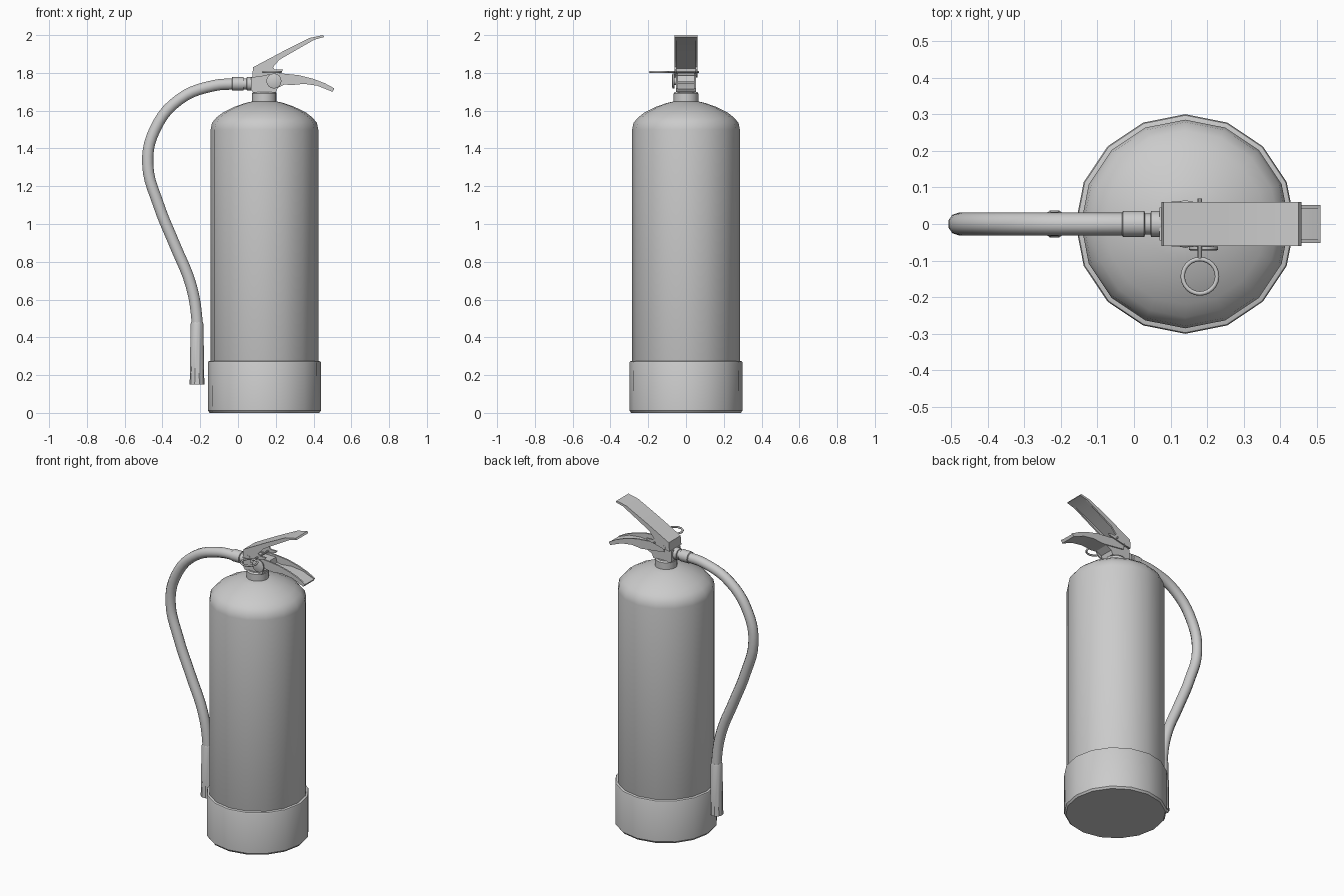
import bpy, bmesh, math
from mathutils import Matrix, Vector

if "Cube" in bpy.data.objects:
    bpy.data.objects.remove(bpy.data.objects["Cube"])

CX = 0.14  # cylinder axis


def finish(name, bm, smooth=None):
    bmesh.ops.recalc_face_normals(bm, faces=bm.faces)
    me = bpy.data.meshes.new(name)
    bm.to_mesh(me)
    bm.free()
    ob = bpy.data.objects.new(name, me)
    bpy.context.collection.objects.link(ob)
    if smooth:
        bpy.ops.object.select_all(action='DESELECT')
        ob.select_set(True)
        bpy.context.view_layer.objects.active = ob
        bpy.ops.object.shade_smooth_by_angle(angle=math.radians(smooth))
    return ob


def lathe(name, profile, n, origin, axis=(0, 0, 1), smooth=35):
    """Revolve (radius, height) points around an axis, capping both ends."""
    bm = bmesh.new()
    rings = [[bm.verts.new((r * math.cos(2 * math.pi * i / n),
                            r * math.sin(2 * math.pi * i / n), h))
              for i in range(n)] for r, h in profile]
    for a, b in zip(rings, rings[1:]):
        for i in range(n):
            j = (i + 1) % n
            bm.faces.new((a[i], a[j], b[j], b[i]))
    bm.faces.new(rings[0])
    bm.faces.new(rings[-1])
    rot = Vector((0, 0, 1)).rotation_difference(Vector(axis)).to_matrix().to_4x4()
    bm.transform(Matrix.Translation(origin) @ rot)
    return finish(name, bm, smooth)


def slab(bm, pts, y0, y1):
    """Extrude an (x, z) outline between two y positions."""
    f = bm.faces.new([bm.verts.new((x, y0, z)) for x, z in pts])
    ext = bmesh.ops.extrude_face_region(bm, geom=[f])
    vs = [e for e in ext['geom'] if isinstance(e, bmesh.types.BMVert)]
    bmesh.ops.translate(bm, verts=vs, vec=(0, y1 - y0, 0))


def channel(name, plate, flange, half, t=0.01):
    """Folded lever: a plate with a flange on both sides."""
    bm = bmesh.new()
    slab(bm, plate, -half, half)
    for s in (-1, 1):
        slab(bm, flange, s * half, s * (half - t))
    return finish(name, bm, 30)


# Tank and base boot
lathe("tank", [(0.28, 0.02), (0.285, 0.03), (0.285, 1.50), (0.278, 1.535),
               (0.255, 1.563), (0.22, 1.59), (0.155, 1.622), (0.10, 1.641),
               (0.06, 1.65)], 16, (CX, 0, 0))
lathe("base_boot", [(0.29, 0), (0.299, 0.012), (0.30, 0.265), (0.297, 0.272),
                    (0.284, 0.276)], 16, (CX, 0, 0))

# Neck collar and valve block
lathe("neck_collar", [(0.065, 1.64), (0.065, 1.692), (0.058, 1.70)], 16, (CX, 0, 0))
bm = bmesh.new()
slab(bm, [(0.08, 1.695), (0.20, 1.695), (0.21, 1.72), (0.25, 1.74),
          (0.24, 1.785), (0.12, 1.785), (0.07, 1.775), (0.07, 1.71)], -0.045, 0.045)
finish("valve_block", bm)

# Pressure gauge on the front of the valve
lathe("pressure_gauge", [(0.02, 0.03), (0.02, 0.06), (0.04, 0.062), (0.04, 0.07),
                         (0.034, 0.073)], 16, (0.19, 0, 1.757), (0, -1, 0))

# Upper squeeze lever, open underneath
channel("upper_lever",
        [(0.075, 1.775), (0.08, 1.83), (0.24, 1.915), (0.38, 1.985), (0.45, 2.0),
         (0.457, 1.99), (0.39, 1.972), (0.24, 1.90), (0.092, 1.822), (0.087, 1.775)],
        [(0.075, 1.775), (0.08, 1.83), (0.24, 1.915), (0.38, 1.985), (0.42, 1.984),
         (0.35, 1.945), (0.22, 1.87), (0.185, 1.83), (0.195, 1.818), (0.24, 1.818),
         (0.23, 1.805), (0.12, 1.78)], 0.06)

# Lower carry handle, open on top
channel("carry_handle",
        [(0.20, 1.745), (0.28, 1.735), (0.35, 1.742), (0.42, 1.732), (0.50, 1.70),
         (0.51, 1.715), (0.43, 1.746), (0.35, 1.755), (0.28, 1.748), (0.20, 1.757)],
        [(0.12, 1.755), (0.20, 1.745), (0.28, 1.735), (0.35, 1.742), (0.42, 1.732),
         (0.50, 1.70), (0.51, 1.718), (0.46, 1.745), (0.40, 1.768), (0.32, 1.788),
         (0.20, 1.80), (0.12, 1.785)], 0.052)

# Lever pivot and safety pin with pull ring
lathe("lever_pivot", [(0.012, -0.062), (0.012, 0.062)], 10, (0.115, 0, 1.79), (0, 1, 0))
lathe("safety_pin", [(0.006, -0.095), (0.006, 0.07)], 8, (0.18, 0, 1.805), (0, 1, 0))
bpy.ops.mesh.primitive_torus_add(major_segments=24, minor_segments=6, major_radius=0.047,
                                 minor_radius=0.006, location=(0.18, -0.143, 1.805))
bpy.context.object.name = "pull_ring"
bpy.ops.object.shade_smooth()

# Hose coupling
lathe("hose_coupling", [(0.036, 0), (0.036, 0.028), (0.029, 0.03), (0.029, 0.045),
                        (0.036, 0.047), (0.036, 0.105), (0.031, 0.108)],
      12, (0.075, 0, 1.742), (-1, 0, 0))

# Hose swept along a bezier path
path = [(0.0, 1.742), (-0.13, 1.732), (-0.31, 1.66), (-0.44, 1.50), (-0.478, 1.32),
        (-0.42, 1.10), (-0.335, 0.89), (-0.25, 0.68), (-0.218, 0.50), (-0.217, 0.36)]
cu = bpy.data.curves.new("hose", 'CURVE')
cu.dimensions = '3D'
cu.bevel_depth = 0.031
cu.bevel_resolution = 3
cu.resolution_u = 5
cu.use_fill_caps = True
sp = cu.splines.new('BEZIER')
sp.bezier_points.add(len(path) - 1)
for p, (x, z) in zip(sp.bezier_points, path):
    p.co = (x, 0, z)
    p.handle_left_type = p.handle_right_type = 'AUTO'
hose = bpy.data.objects.new("hose", cu)
bpy.context.collection.objects.link(hose)
bpy.ops.object.select_all(action='DESELECT')
hose.select_set(True)
bpy.context.view_layer.objects.active = hose
bpy.ops.object.convert(target='MESH')
bpy.ops.object.shade_smooth_by_angle(angle=math.radians(50))

# Discharge nozzle with a recessed mouth
lathe("nozzle", [(0.025, 0.19), (0.032, 0.15), (0.039, 0.15), (0.038, 0.20),
                 (0.034, 0.47), (0.031, 0.48)], 10, (-0.217, 0, 0))
